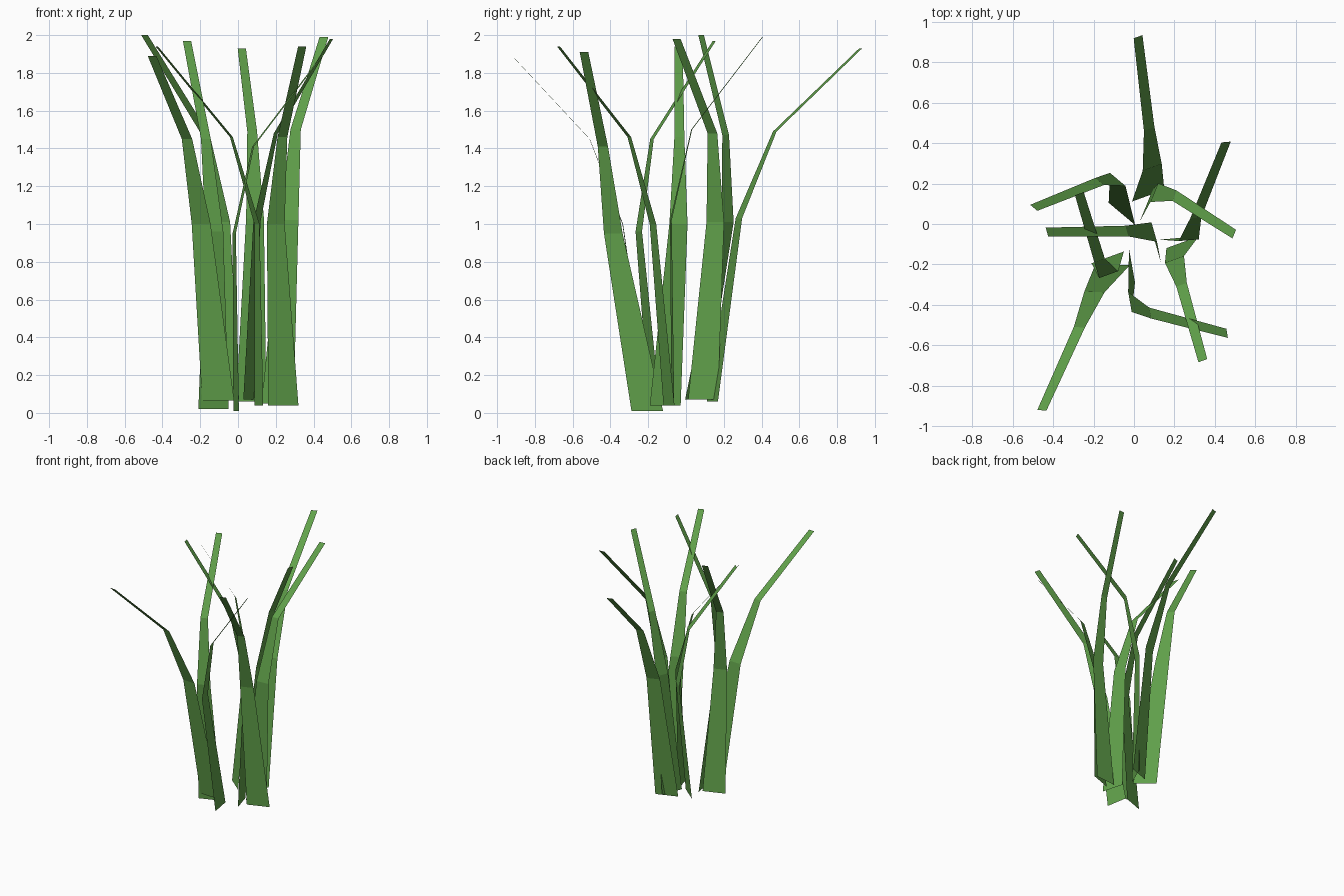
import bpy
from math import cos, sin, radians
from mathutils import Vector

green = bpy.data.materials.new("grass_green")
green.diffuse_color = (0.12, 0.36, 0.07, 1)

# blade widths at root, knee, bend and tip
WIDTHS = (0.17, 0.10, 0.055, 0.046)


def blade(name, angle, root, knee, bend, tip, z_root, z_knee, z_bend, z_tip):
    """Flat tapering strip through four centre points, its width turned by angle."""
    side = Vector((cos(radians(angle)), sin(radians(angle)), 0))
    verts = []
    stations = zip((root, knee, bend, tip), (z_root, z_knee, z_bend, z_tip), WIDTHS)
    for (x, y), z, w in stations:
        c = Vector((x, y, z))
        verts += [c - side * w / 2, c + side * w / 2]
    faces = [(i, i + 1, i + 3, i + 2) for i in (0, 2, 4)]
    mesh = bpy.data.meshes.new(name)
    mesh.from_pydata(verts, [], faces)
    mesh.materials.append(green)
    ob = bpy.data.objects.new(name, mesh)
    bpy.context.collection.objects.link(ob)


# width angle, centre line (root, knee, bend, tip), heights
BLADES = [
    (20, (0.07, 0.14), (0.09, 0.28), (0.075, 0.47), (0.02, 0.925), 0.06, 1.03, 1.49, 1.93),
    (5, (0.21, -0.07), (0.27, -0.08), (0.305, 0.03), (0.455, 0.405), 0.05, 1.02, 1.50, 1.99),
    (-40, (-0.06, 0.05), (-0.08, 0.22), (-0.17, 0.21), (-0.495, 0.08), 0.07, 1.01, 1.47, 2.00),
    (68, (0.06, 0.09), (0.10, 0.155), (0.20, 0.14), (0.495, -0.05), 0.07, 1.01, 1.48, 1.98),
    (-74, (0.11, -0.11), (0.10, -0.04), (-0.035, -0.035), (-0.43, -0.04), 0.04, 1.00, 1.46, 1.94),
    (20, (-0.13, -0.165), (-0.125, -0.25), (-0.17, -0.18), (-0.27, 0.15), 0.02, 0.96, 1.45, 1.97),
    (-80, (-0.01, -0.205), (-0.02, -0.385), (0.08, -0.44), (0.46, -0.54), 0.01, 0.95, 1.41, 1.91),
    (20, (0.24, -0.09), (0.20, -0.175), (0.235, -0.30), (0.34, -0.675), 0.04, 1.00, 1.46, 1.94),
    (-2, (-0.105, -0.20), (-0.195, -0.335), (-0.27, -0.51), (-0.455, -0.92), 0.065, 1.00, 1.45, 1.89),
]
for i, spec in enumerate(BLADES, 1):
    blade(f"grass_blade_{i}", *spec)
